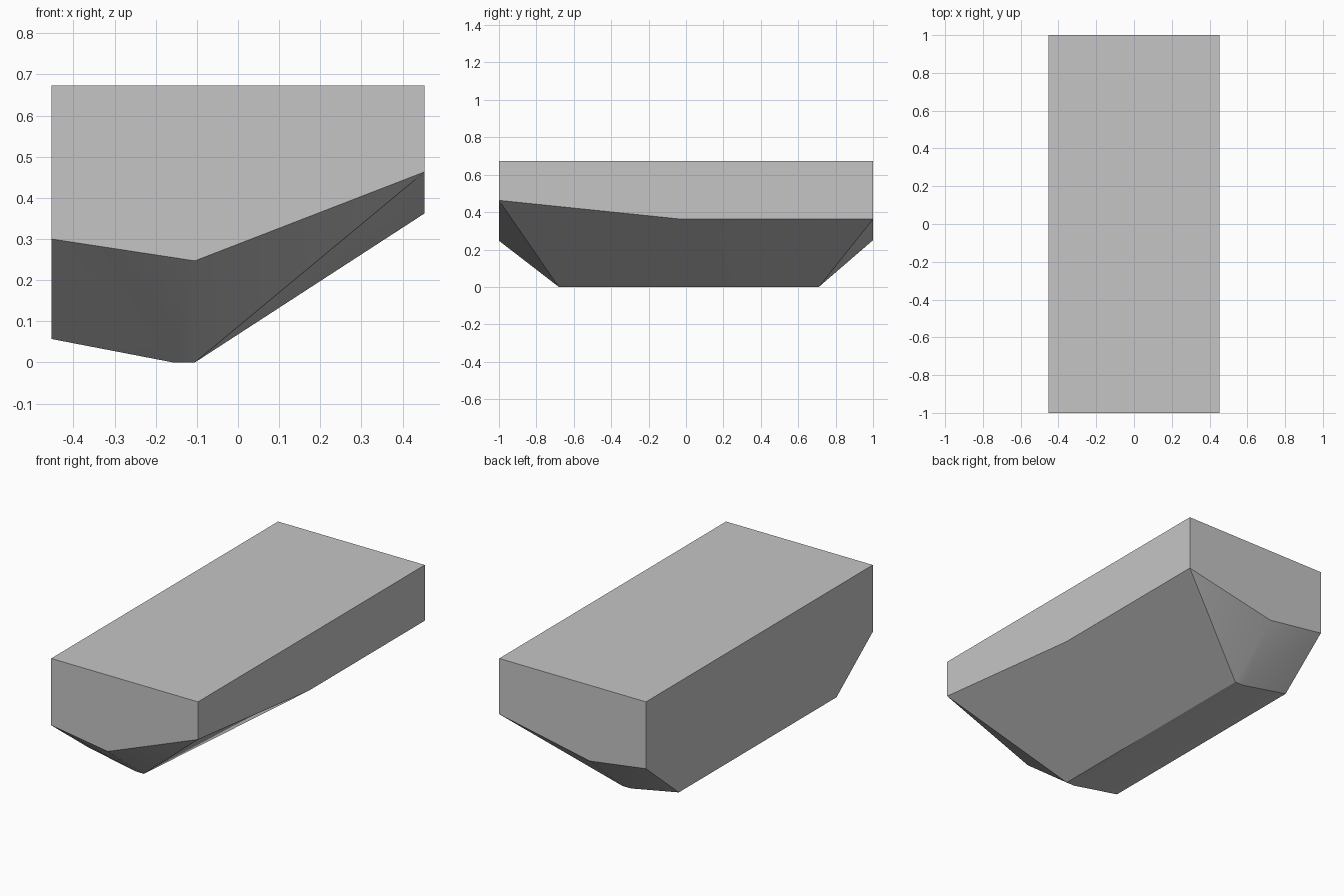
import bpy
import bmesh
from math import radians

cube = bpy.data.objects.get("Cube")
if cube:
    bpy.data.objects.remove(cube)

# Plain grey material
grey = bpy.data.materials.new("light grey")
grey.use_nodes = True
colour = (0.56, 0.56, 0.56, 1)
grey.diffuse_color = colour
grey.node_tree.nodes["Principled BSDF"].inputs["Base Color"].default_value = colour

SIDE, KEEL, KEEL_EDGE = 0.453, -0.105, -0.157
TOP = 0.673
bm = bmesh.new()


def section(y, points):
    """Add the corners of one cross-section, given as (x, z) pairs."""
    for x, z in points:
        bm.verts.new((x, y, z))


# Front and back ends: flat deck above a lopsided V
for y, right_z, keel_z in ((-1, 0.463, 0.247), (1, 0.362, 0.25)):
    section(y, [(-SIDE, TOP), (SIDE, TOP), (-SIDE, 0.30), (KEEL, keel_z), (SIDE, right_z)])

# Deep keel between the two sloping ends
for y in (-0.68, 0.71):
    section(y, [(-SIDE, 0.057), (KEEL_EDGE, 0), (KEEL, 0)])

# Knuckle where the side's lower edge starts to rise
section(-0.02, [(SIDE, 0.362)])

# Skin the sections and merge the flat panels
bmesh.ops.convex_hull(bm, input=bm.verts[:])
bmesh.ops.dissolve_limit(bm, angle_limit=radians(0.5), verts=bm.verts[:], edges=bm.edges[:])
bmesh.ops.recalc_face_normals(bm, faces=bm.faces[:])

mesh = bpy.data.meshes.new("hull_block")
bm.to_mesh(mesh)
bm.free()
mesh.materials.append(grey)
hull = bpy.data.objects.new("hull_block", mesh)
bpy.context.collection.objects.link(hull)

# Soft chamfers, crisp main edges
bpy.ops.object.select_all(action="DESELECT")
hull.select_set(True)
bpy.context.view_layer.objects.active = hull
bpy.ops.object.shade_smooth_by_angle(angle=radians(30))
